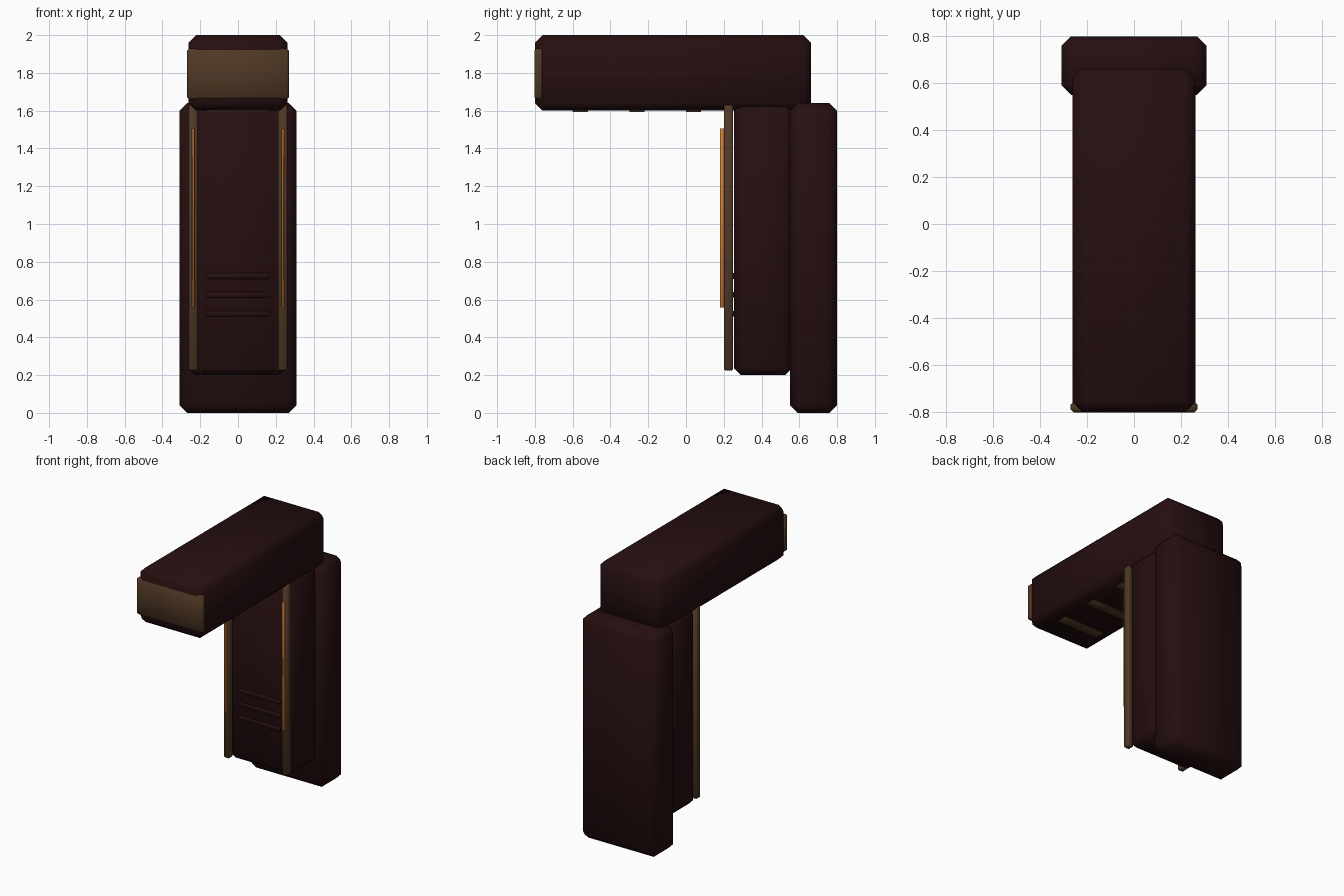
import bpy
import bmesh
import math

cube = bpy.data.objects.get("Cube")
if cube:
    bpy.data.objects.remove(cube, do_unlink=True)


def material(name, colour):
    mat = bpy.data.materials.new(name)
    mat.use_nodes = True
    mat.diffuse_color = (*colour, 1)
    bsdf = next(n for n in mat.node_tree.nodes if n.type == 'BSDF_PRINCIPLED')
    bsdf.inputs["Base Color"].default_value = (*colour, 1)
    return mat


maroon = material("dark_maroon", (0.019, 0.0045, 0.005))
bronze = material("bronze", (0.08, 0.04, 0.018))
orange = material("glowing_orange", (0.6, 0.2, 0.04))


def box(name, low, high, chamfer, mat):
    """Chamfered block spanning two opposite corners."""
    bm = bmesh.new()
    bmesh.ops.create_cube(bm, size=1)
    for v in bm.verts:
        v.co = [(a + b) / 2 + c * (b - a) for a, b, c in zip(low, high, v.co)]
    mesh = bpy.data.meshes.new(name)
    bm.to_mesh(mesh)
    bm.free()
    obj = bpy.data.objects.new(name, mesh)
    bpy.context.collection.objects.link(obj)
    mesh.materials.append(mat)
    if chamfer:
        bevel = obj.modifiers.new("chamfer", 'BEVEL')
        bevel.width = chamfer
        bevel.segments = 1
    bpy.ops.object.select_all(action='DESELECT')
    obj.select_set(True)
    bpy.context.view_layer.objects.active = obj
    if chamfer:
        bpy.ops.object.modifier_apply(modifier="chamfer")
    bpy.ops.object.shade_smooth_by_angle(angle=math.radians(50))
    return obj


# Main blocks
box("back_block", (-0.31, 0.55, 0), (0.31, 0.8, 1.64), 0.042, maroon)
box("front_column", (-0.26, 0.255, 0.2), (0.26, 0.56, 1.64), 0.036, maroon)
box("top_arm", (-0.262, -0.8, 1.6), (0.262, 0.662, 2), 0.04, maroon)

# Band around the front end of the arm
box("arm_end_cap", (-0.27, -0.803, 1.66), (0.27, -0.758, 1.93), 0.012, bronze)

# Upright rails with thin light strips
for side, x in (("right", -0.237), ("left", 0.237)):
    box(side + "_rail", (x - 0.024, 0.2, 0.225), (x + 0.024, 0.25, 1.63), 0.008, bronze)
    box(side + "_light", (x - 0.006, 0.18, 0.558), (x + 0.006, 0.202, 1.505), 0.002, orange)

# Raised ribs on the column and plates beneath the arm
for i in range(3):
    z = 0.525 + i * 0.1
    box(f"column_rib_{i + 1}", (-0.17, 0.243, z - 0.015), (0.17, 0.262, z + 0.015), 0.005, maroon)
    y = -0.56 + i * 0.3
    box(f"underside_plate_{i + 1}", (-0.17, y - 0.04, 1.593), (0.17, y + 0.04, 1.602), 0.002, bronze)
